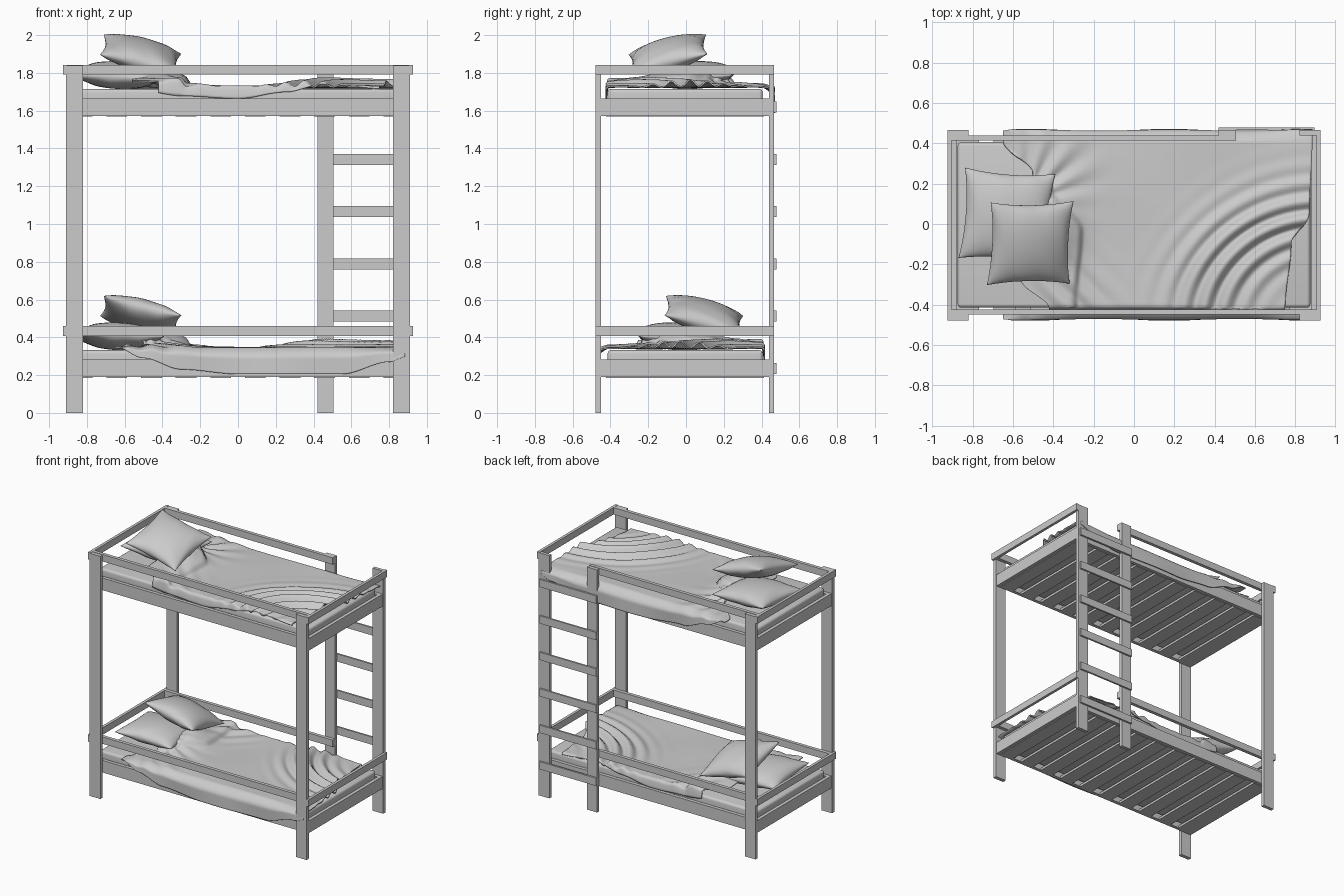
import bpy, bmesh, math
from mathutils import Vector, Euler

if "Cube" in bpy.data.objects:
    bpy.data.objects.remove(bpy.data.objects["Cube"])

def mesh_object(name, bm, smooth=False):
    me = bpy.data.meshes.new(name)
    bm.to_mesh(me)
    bm.free()
    ob = bpy.data.objects.new(name, me)
    bpy.context.collection.objects.link(ob)
    if smooth:
        for p in me.polygons:
            p.use_smooth = True
    return ob

def box(name, x, y, z, bevel=0.0):
    bm = bmesh.new()
    bmesh.ops.create_cube(bm, size=1)
    for v in bm.verts:
        v.co = Vector([a[0] + (c + 0.5) * (a[1] - a[0]) for a, c in zip((x, y, z), v.co)])
    if bevel:
        bmesh.ops.bevel(bm, geom=bm.edges[:], offset=bevel, segments=4, profile=0.5, affect='EDGES')
    return mesh_object(name, bm, bool(bevel))

def interp(pts, x):
    # smooth interpolation through a few control points
    if x <= pts[0][0]:
        return pts[0][1]
    for (a, va), (b, vb) in zip(pts, pts[1:]):
        if x <= b:
            t = (x - a) / (b - a)
            return va + (vb - va) * t * t * (3 - 2 * t)
    return pts[-1][1]

def gauss(d, w):
    return math.exp(-(d / w) ** 2)

# posts and ladder
F_POST, B_POST = (-0.478, -0.450), (0.440, 0.466)
F_RAIL, B_RAIL = (-0.450, -0.424), (0.414, 0.440)
for x in ((-0.91, -0.82), (0.82, 0.91)):
    box("front_post", x, F_POST, (0, 1.84))
    box("back_post", x, B_POST, (0, 1.84))
box("ladder_post", (0.42, 0.505), B_POST, (0, 1.84))
for i in range(6):
    z = 0.207 + i * 0.2765
    box("ladder_rung", (0.42, 0.895), (0.466, 0.48), (z, z + 0.058))

# pillow: two bulged sheets sewn along a pinched seam
def pillow(name, loc, rot, half, thick, z0, sgn):
    bm = bmesh.new()
    n = 22
    m = Euler([math.radians(a) for a in rot]).to_matrix()
    for side in (1, -1):
        rows = []
        for j in range(n + 1):
            row = []
            for i in range(n + 1):
                u, v = (math.sin(math.pi / 2 * (2 * k / n - 1)) for k in (i, j))
                h = (max(0, 1 - u * u) * max(0, 1 - v * v)) ** 0.5
                wr = 1 + 0.10 * math.sin(9 * u + 4 * v) * max(abs(u), abs(v)) ** 3
                p = Vector((half * u * (1 - 0.09 * (1 - v * v) * u * u),
                            half * v * (1 - 0.09 * (1 - u * u) * v * v),
                            side * thick * 0.5 * h * wr))
                p = m @ p + Vector(loc)
                row.append(bm.verts.new((p.x, p.y * sgn, p.z + z0)))
            rows.append(row)
        for j in range(n):
            for i in range(n):
                bm.faces.new((rows[j][i], rows[j][i + 1], rows[j + 1][i + 1], rows[j + 1][i]))
    bmesh.ops.remove_doubles(bm, verts=bm.verts[:], dist=0.0004)
    bmesh.ops.recalc_face_normals(bm, faces=bm.faces[:])
    return mesh_object(name, bm, True)

# blanket outline and drops, heights relative to the bed base
LEFT = [(-0.42, -0.42), (-0.28, -0.56), (0.0, -0.55), (0.25, -0.50), (0.41, -0.65)]
RIGHT = [(-0.42, 0.75), (-0.1, 0.78), (0.05, 0.87), (0.41, 0.885)]
HANG = [(-0.66, 0.165), (-0.5, 0.10), (-0.3, 0.04), (0.0, 0.015), (0.55, 0.015), (0.8, 0.08), (0.9, 0.11)]
FRONT = [(-0.5, 0.13), (-0.3, 0.105), (0.0, 0.09), (0.25, 0.125), (0.45, 0.165), (0.8, 0.14)]
CUFF = [(-0.42, -0.28), (-0.03, -0.25), (0.17, -0.40), (0.32, -0.56), (0.42, -0.7)]

def blanket_height(x, y):
    z = 0.153
    # curved folds sweeping round the foot corner
    r = math.hypot(x - 0.92, y + 0.5)
    fade = gauss(r - 0.55, 0.2) * (0.35 + 0.65 * gauss(y + 0.15, 0.35))
    z += 0.022 * fade * (1 + math.sin(r * 62 + 3 * math.sin(3 * y)))
    # folded cuff and hump under the pillow
    c = interp(CUFF, y) - x
    k = min(1, max(0, c / 0.03))
    z += 0.028 * k * k * (3 - 2 * k)
    z += 0.07 * gauss(x + 0.40, 0.12) * gauss(y + 0.02, 0.17)
    # wrinkles radiating from the cuff
    a = math.atan2(y - 0.1, x + 0.55)
    z += 0.010 * gauss(math.hypot(x + 0.42, y - 0.28), 0.2) * (1 + math.sin(a * 16))
    z += 0.009 * gauss(math.hypot(x + 0.3, y + 0.36), 0.18) * (1 + math.sin(40 * (x + y)))
    return z + 0.003 * math.sin(7 * x + 2) * math.sin(9 * y)

def blanket(name, z0, sgn):
    bm = bmesh.new()
    nx, ny = 130, 90
    rows = []
    for j in range(ny + 1):
        t = j / ny
        row = []
        for i in range(nx + 1):
            f = min(1, max(0, (t - 0.06) / 0.72))
            y = -0.412 + 0.822 * f
            x0, x1 = interp(LEFT, y), interp(RIGHT, y)
            x = x0 + (x1 - x0) * i / nx
            z = blanket_height(x, y)
            if t < 0.06:                      # short tuck on the wall side
                q = 1 - t / 0.06
                z += (min(z, interp(FRONT, x)) - z) * q
                y -= 0.010 * math.sin(q * math.pi / 2)
            elif t > 0.78:                    # long hang over the side board
                q = (t - 0.78) / 0.22
                z += (min(z, interp(HANG, x)) - z) * q ** 1.15
                y += 0.052 * math.sin(min(1, q * 2.2) * math.pi / 2)
                y += 0.006 * q * math.sin(x * 9)
            row.append(bm.verts.new((x, y * sgn - (0.008 if sgn < 0 else 0), z + z0)))
        rows.append(row)
    for j in range(ny):
        for i in range(nx):
            q = (rows[j][i], rows[j][i + 1], rows[j + 1][i + 1], rows[j + 1][i])
            bm.faces.new(q if sgn > 0 else q[::-1])
    ob = mesh_object(name, bm, True)
    s = ob.modifiers.new("thickness", 'SOLIDIFY')
    s.thickness = 0.008
    s.offset = 0

# one complete bunk; bedding is mirrored by sgn
def bunk(tag, b, sgn):
    box(tag + "_front_side_board", (-0.905, 0.905), F_RAIL, (b, b + 0.092))
    box(tag + "_back_side_board", (-0.905, 0.905), B_RAIL, (b, b + 0.092))
    box(tag + "_front_guard_rail", (-0.905, 0.905), F_RAIL, (b + 0.218, b + 0.27))
    box(tag + "_back_guard_rail", (-0.905, 0.505), B_RAIL, (b + 0.218, b + 0.27))
    for s in (-1, 1):
        box(tag + "_end_board", sorted((s * 0.88, s * 0.905)), (-0.424, 0.414), (b, b + 0.092))
        box(tag + "_end_guard_rail", sorted((s * 0.905, s * 0.926)), (-0.478, 0.466), (b + 0.218, b + 0.27))
    for i in range(10):
        x = -0.825 + i * 1.65 / 9
        box(tag + "_slat", (x - 0.055, x + 0.055), (-0.424, 0.414), (b - 0.004, b + 0.014))
    box(tag + "_mattress", (-0.875, 0.875), (-0.415, 0.406), (b + 0.03, b + 0.142), 0.018)
    blanket(tag + "_blanket", b, sgn)
    pillow(tag + "_lower_pillow", (-0.63, 0.04, 0.215), (3, 3, -4), 0.225, 0.145, b, sgn)
    pillow(tag + "_upper_pillow", (-0.515, -0.095, 0.325), (15, 14, 1), 0.212, 0.15, b, sgn)

bunk("top_bunk", 1.573, 1)
bunk("bottom_bunk", 0.19, -1)
